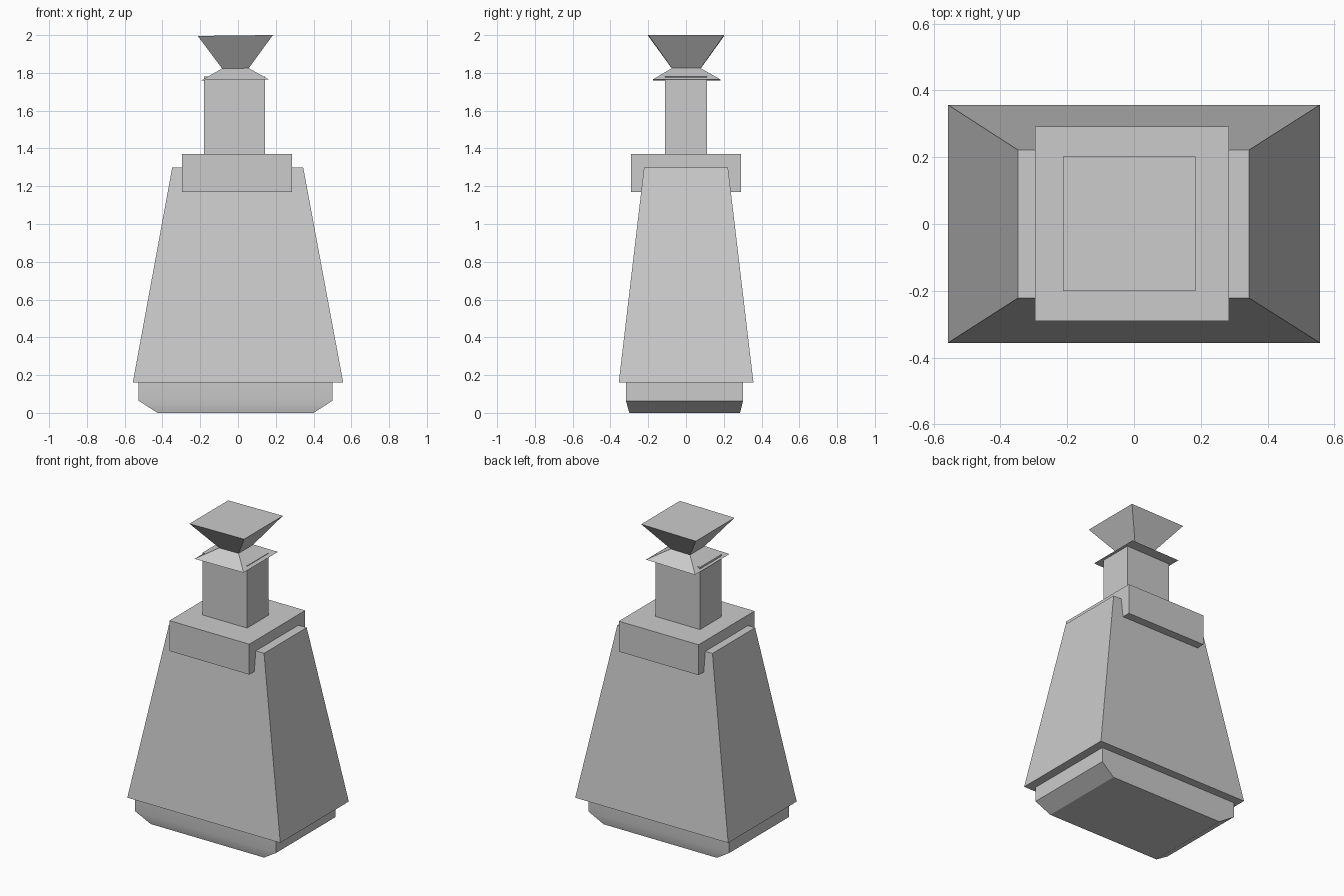
import bpy, bmesh, math

if "Cube" in bpy.data.objects:
    bpy.data.objects.remove(bpy.data.objects["Cube"])

grey = bpy.data.materials.new("plain_grey")
grey.diffuse_color = (0.6, 0.6, 0.6, 1)
grey.use_nodes = True
grey.node_tree.nodes["Principled BSDF"].inputs["Base Color"].default_value = grey.diffuse_color


def loft(name, rings, origin=(0, 0, 0)):
    """Closed solid through stacked rectangles given as (x0, x1, y0, y1, z)."""
    bm = bmesh.new()
    ox, oy, oz = origin
    loops = []
    for x0, x1, y0, y1, z in rings:
        corners = ((x0, y0), (x1, y0), (x1, y1), (x0, y1))
        loops.append([bm.verts.new((x - ox, y - oy, z - oz)) for x, y in corners])
    for a, b in zip(loops, loops[1:]):
        for i in range(4):
            j = (i + 1) % 4
            bm.faces.new((a[i], a[j], b[j], b[i]))
    bm.faces.new(loops[0][::-1])
    bm.faces.new(loops[-1])
    bmesh.ops.recalc_face_normals(bm, faces=bm.faces)
    mesh = bpy.data.meshes.new(name)
    bm.to_mesh(mesh)
    bm.free()
    mesh.materials.append(grey)
    # gentle bends are shaded smooth, sharp ones stay crisp
    for p in mesh.polygons:
        p.use_smooth = True
    mesh.set_sharp_from_angle(angle=math.radians(30))
    obj = bpy.data.objects.new(name, mesh)
    obj.location = origin
    bpy.context.collection.objects.link(obj)
    return obj


# foot with bevelled underside
loft("base", [(-0.426, 0.40, -0.30, 0.286, 0.0),
              (-0.526, 0.50, -0.318, 0.302, 0.064),
              (-0.526, 0.50, -0.318, 0.302, 0.17)])

# tapered bottle body
loft("body", [(-0.557, 0.557, -0.356, 0.357, 0.16),
              (-0.348, 0.345, -0.222, 0.222, 1.30)])

# square shoulder block
loft("collar", [(-0.296, 0.285, -0.29, 0.292, 1.17),
                (-0.296, 0.285, -0.29, 0.292, 1.37)])

# neck, its top just breaking through the stopper's skirt
loft("neck", [(-0.18, 0.144, -0.111, 0.111, 1.36),
              (-0.18, 0.144, -0.111, 0.111, 1.78)])

# stopper: flared skirt, narrow waist, wide flat top, very slightly tilted
stopper = loft("stopper", [(-0.194, 0.163, -0.176, 0.182, 1.763),
                           (-0.084, 0.057, -0.075, 0.078, 1.824),
                           (-0.211, 0.187, -0.20, 0.202, 1.998)],
               origin=(-0.013, 0, 1.824))
stopper.rotation_euler.y = math.radians(-0.7)
